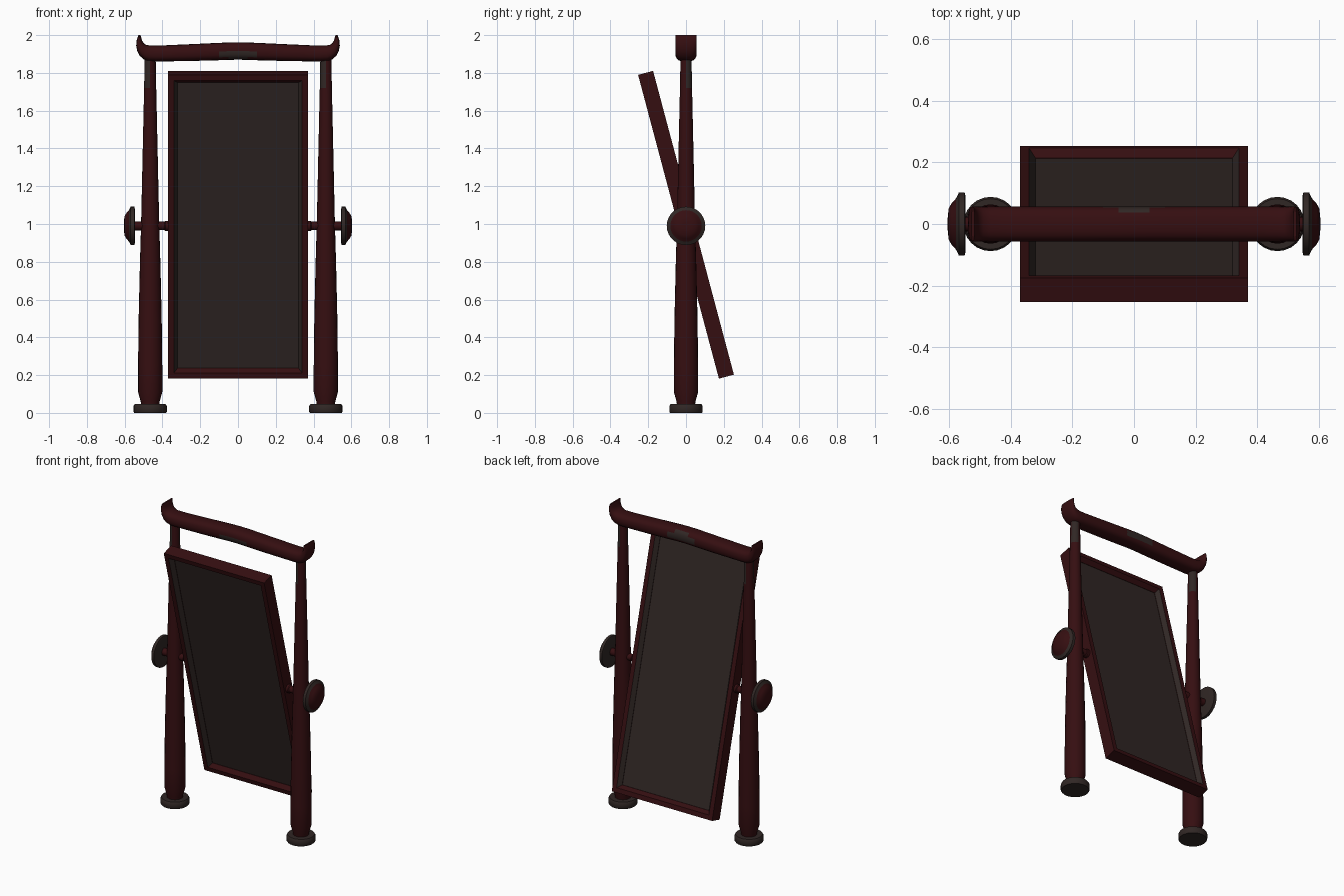
import bpy, bmesh, math
from mathutils import Matrix, Vector

if "Cube" in bpy.data.objects:
    bpy.data.objects.remove(bpy.data.objects["Cube"])


def material(name, rgb):
    m = bpy.data.materials.new(name)
    m.diffuse_color = (*rgb, 1)
    m.use_nodes = True
    m.node_tree.nodes["Principled BSDF"].inputs["Base Color"].default_value = m.diffuse_color
    return m


RED = material("dark_red_wood", (0.036, 0.0045, 0.0055))
GREY = material("dark_grey", (0.030, 0.020, 0.018))
MATS = [RED, GREY]


def finish(name, bm, rule=None, angle=35):
    """Turn a bmesh into an object; rule(face) gives 0 for red, 1 for grey."""
    bmesh.ops.recalc_face_normals(bm, faces=bm.faces[:])
    bm.normal_update()
    for f in bm.faces:
        f.material_index = rule(f) if rule else 0
    me = bpy.data.meshes.new(name)
    bm.to_mesh(me)
    bm.free()
    ob = bpy.data.objects.new(name, me)
    bpy.context.collection.objects.link(ob)
    for m in MATS:
        me.materials.append(m)
    bpy.ops.object.select_all(action='DESELECT')
    ob.select_set(True)
    bpy.context.view_layer.objects.active = ob
    if angle:
        bpy.ops.object.shade_smooth_by_angle(angle=math.radians(angle))
    return ob


def loft(rings, closed=False):
    """Skin a list of point rings, capping the ends unless closed."""
    bm = bmesh.new()
    vs = [[bm.verts.new(p) for p in r] for r in rings]
    n = len(vs[0])
    pairs = list(zip(vs, vs[1:] + (vs[:1] if closed else [])))
    for a, b in pairs:
        for i in range(n):
            j = (i + 1) % n
            bm.faces.new((a[i], a[j], b[j], b[i]))
    if not closed:
        bm.faces.new(vs[0][::-1])
        bm.faces.new(vs[-1])
    return bm


def lathe(profile, matrix, n=20):
    """Revolve (radius, height) points around the matrix's z axis."""
    return loft([[matrix @ Vector((r * math.cos(2 * math.pi * i / n),
                                   r * math.sin(2 * math.pi * i / n), h))
                  for i in range(n)] for r, h in profile])


POST_X, PIVOT_Z = 0.465, 0.99

for s, side in ((-1, "left"), (1, "right")):
    up = Matrix.Translation((s * POST_X, 0, 0))
    out = Matrix.Translation((0, 0, PIVOT_Z)) @ Matrix.Rotation(s * math.pi / 2, 4, 'Y')

    # round foot
    finish(side + "_foot", lathe([(0.084, 0), (0.088, 0.006), (0.088, 0.036),
                                  (0.082, 0.046)], up, 24), lambda f: 1)

    # tapering post, with worn grey strips near the top
    def worn(f):
        c = f.calc_center_median()
        a = math.atan2(c.y, c.x - s * POST_X)
        return int(c.z > 1.7 and math.sin(2 * a) > 0.3)
    finish(side + "_post", lathe([(0.048, 0.04), (0.05, 0.06), (0.064, 0.11), (0.064, 0.25),
                                  (0.061, 0.5), (0.054, 0.8), (0.048, 1.0), (0.037, 1.5),
                                  (0.032, 1.72), (0.029, 1.89)], up), worn)

    # pivot axle with a small collar by the frame
    finish(side + "_axle", lathe([(0.027, 0.35), (0.027, 0.385), (0.022, 0.39),
                                  (0.024, 0.56)], out, 16))

    # knob: grey rim, red domed cap
    finish(side + "_knob", lathe([(0.09, 0.546), (0.102, 0.549), (0.102, 0.568), (0.083, 0.577),
                                  (0.068, 0.591), (0.05, 0.601), (0.02, 0.604)], out, 28),
           lambda f: int(abs(f.calc_center_median().x) < 0.574))

# top rail with upturned ends: matching lower and upper outline points
half = [((0, 1.870), (0, 1.962)), ((0.05, 1.869), (0.05, 1.961)),
        ((0.1, 1.867), (0.1, 1.959)), ((0.25, 1.863), (0.25, 1.952)),
        ((0.44, 1.860), (0.41, 1.945)), ((0.475, 1.862), (0.465, 1.945)),
        ((0.497, 1.870), (0.488, 1.949)), ((0.52, 1.890), (0.500, 1.958)),
        ((0.533, 1.915), (0.507, 1.970)), ((0.539, 1.945), (0.511, 1.982)),
        ((0.536, 1.975), (0.514, 1.994)), ((0.527, 2.0), (0.517, 2.0))]
stations = [((-a, b), (-c, d)) for (a, b), (c, d) in half[:0:-1]] + half


def rail_ring(lo, hi, n=20):
    ring = []
    for i in range(n):
        a = 2 * math.pi * i / n
        u, v = (math.copysign(abs(t) ** 0.75, t) for t in (math.cos(a), math.sin(a)))
        k = (v + 1) / 2
        ring.append((lo[0] + (hi[0] - lo[0]) * k, 0.056 * u, lo[1] + (hi[1] - lo[1]) * k))
    return ring


def rail_patch(f):
    c = f.calc_center_median()
    if abs(c.x) > 0.1:
        return 0
    if c.y < 0:
        return int(1.872 < c.z < (1.92 if abs(c.x) < 0.05 else 1.91)
                   and (abs(c.x) < 0.05 or c.z > 1.88))
    return int(c.y > 0.025 and 1.895 < c.z < (1.955 if abs(c.x) < 0.05 else 1.93))


finish("top_rail", loft([rail_ring(lo, hi) for lo, hi in stations]), rail_patch, 50)

# tilted mirror frame, a moulding run around a rectangle
W, H = 0.37, 0.832
section = [(0, -0.041), (0.03, -0.041), (0.05, -0.014), (0.05, 0.014), (0.03, 0.041), (0, 0.041)]
bm = loft([[(sx * (W - d), y, sz * (H - d)) for sx, sz in ((-1, -1), (1, -1), (1, 1), (-1, 1))]
           for d, y in section], closed=True)
tilt = Matrix.Translation((0, 0, 0.996)) @ Matrix.Rotation(math.radians(14.9), 4, 'X')


# inner slopes of the two upright sides are grey
def reveal(f):
    return int(0.3 < abs(f.calc_center_median().x) < 0.35 and 0.3 < abs(f.normal.x) < 0.95)


frame = finish("mirror_frame", bm, reveal, 0)
frame.matrix_world = tilt

# mirror panel, seen from both sides
bm = bmesh.new()
bmesh.ops.create_cube(bm, size=1, matrix=Matrix.Diagonal((2 * W - 0.09, 0.024, 2 * H - 0.09, 1)))
panel = finish("mirror_panel", bm, lambda f: 1, 0)
panel.matrix_world = tilt
